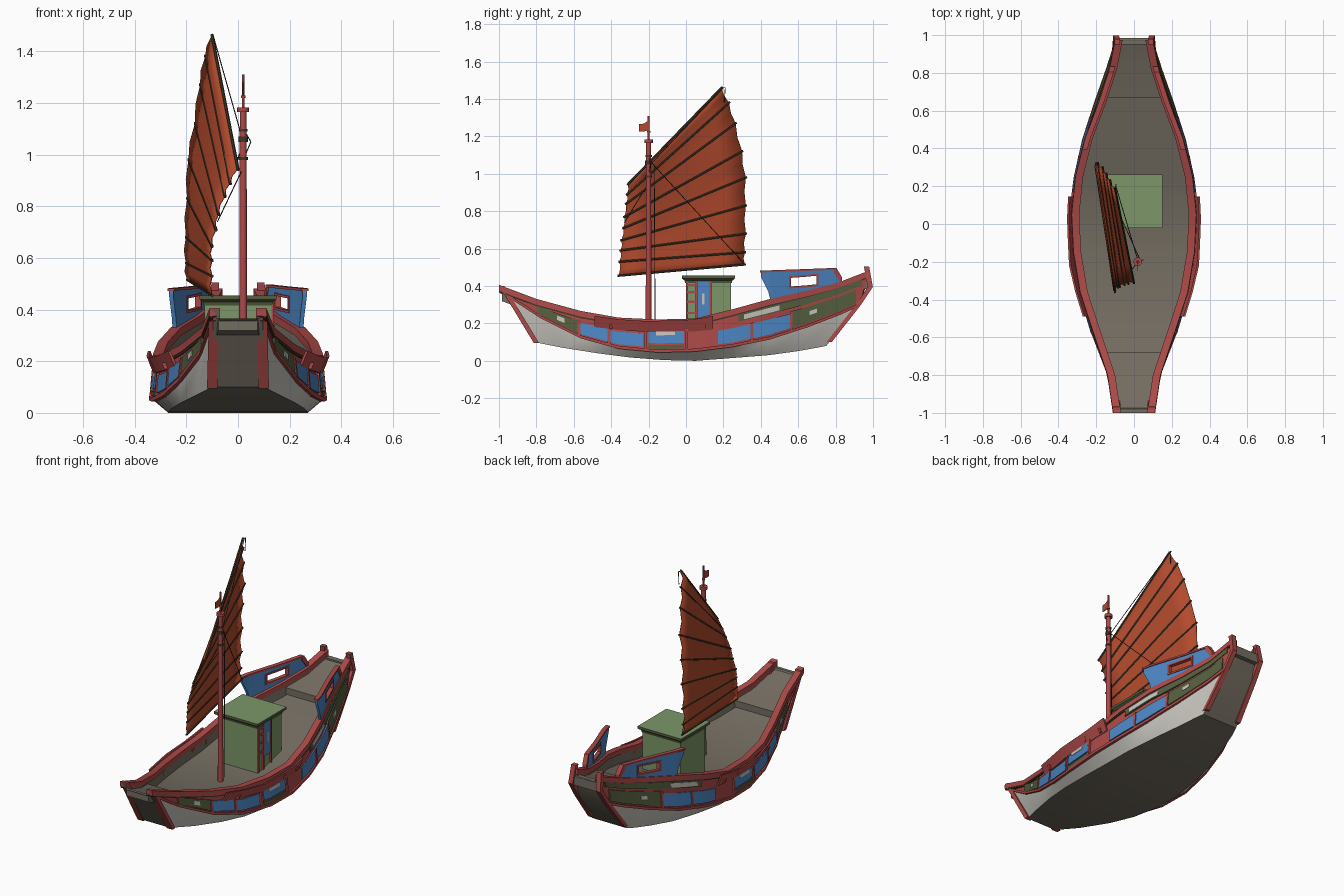
import bpy, bmesh, math
from mathutils import Vector

if "Cube" in bpy.data.objects:
    bpy.data.objects.remove(bpy.data.objects["Cube"])


def mat(name, r, g, b):
    lin = lambda c: ((c / 255 + 0.055) / 1.055) ** 2.4 if c > 10 else c / 3294
    m = bpy.data.materials.new(name)
    m.diffuse_color = (lin(r), lin(g), lin(b), 1)
    m.use_nodes = True
    m.node_tree.nodes["Principled BSDF"].inputs["Base Color"].default_value = m.diffuse_color
    return m


RED = mat("red paint", 172, 74, 72)
BLUE = mat("blue paint", 76, 134, 196)
GREEN = mat("house green", 124, 150, 104)
OLIVE = mat("dark olive", 84, 94, 62)
WHITE = mat("hull white", 198, 195, 188)
DECK = mat("weathered deck", 116, 109, 97)
SAIL = mat("orange sail", 178, 74, 45)
DARK = mat("dark wood", 66, 56, 42)


def finish(name, bm, mats, mirror=False, angle=30):
    bmesh.ops.recalc_face_normals(bm, faces=bm.faces)
    me = bpy.data.meshes.new(name)
    bm.to_mesh(me)
    bm.free()
    for m in mats:
        me.materials.append(m)
    me.shade_smooth()
    me.set_sharp_from_angle(angle=math.radians(angle))
    ob = bpy.data.objects.new(name, me)
    bpy.context.collection.objects.link(ob)
    if mirror:
        ob.modifiers.new("mirror", 'MIRROR')
    return ob


def loft(name, rings, mats, mirror=False, caps=None, rule=lambda k: 0):
    """Skin closed sections; rule gives the material of each side strip."""
    bm = bmesh.new()
    vs = [[bm.verts.new(p) for p in r] for r in rings]
    n = len(rings[0])
    for a, b in zip(vs, vs[1:]):
        for k in range(n):
            j = (k + 1) % n
            bm.faces.new((a[k], a[j], b[j], b[k])).material_index = rule(k)
    for end in (vs[0], vs[-1]):
        for c in caps or [range(n)]:
            bm.faces.new([end[k] for k in c]).material_index = rule(-1)
    return finish(name, bm, mats, mirror)


def rod(name, p, q, r, m, n=8, r2=None):
    p, q = Vector(p), Vector(q)
    bm = bmesh.new()
    bmesh.ops.create_cone(bm, cap_ends=True, segments=n, radius1=r, radius2=r2 or r, depth=(q - p).length)
    rot = (q - p).to_track_quat('Z', 'Y')
    for v in bm.verts:
        v.co = rot @ v.co + (p + q) / 2
    return finish(name, bm, [m], angle=50)


def box(name, lo, hi, m):
    ring = lambda z: [(lo[0], lo[1], z), (hi[0], lo[1], z), (hi[0], hi[1], z), (lo[0], hi[1], z)]
    return loft(name, [ring(lo[2]), ring(hi[2])], [m])


# Hull stations: bottom (y, z, half width), chine, sheer
S = [((-.81, .10, .10), (-.98, .365, .095), (-1.0, .40, .10)),
     ((-.66, .07, .16), (-.78, .235, .14), (-.80, .325, .13)),
     ((-.47, .04, .22), (-.56, .125, .225), (-.56, .26, .21)),
     ((-.30, .018, .255), (-.36, .07, .285), (-.36, .225, .275)),
     ((-.12, .004, .27), (-.15, .05, .325), (-.15, .215, .31)),
     ((.05, 0, .27), (.05, .055, .335), (.05, .22, .32)),
     ((.25, .015, .25), (.25, .08, .31), (.25, .27, .30)),
     ((.44, .03, .215), (.45, .12, .265), (.45, .325, .25)),
     ((.60, .052, .17), (.65, .185, .20), (.65, .37, .175)),
     ((.70, .07, .14), (.82, .25, .14), (.82, .415, .12)),
     ((.75, .08, .12), (.93, .30, .105), (.975, .475, .09))]


def at(row, y):
    """Interpolated (z, half width) of a hull line at y."""
    pts = [s[row] for s in S]
    for a, b in zip(pts, pts[1:]):
        if y <= b[0] or b is pts[-1]:
            t = min(1, max(0, (y - a[0]) / (b[0] - a[0])))
            return a[1] + t * (b[1] - a[1]), a[2] + t * (b[2] - a[2])


rings = []
for i, (b, c, s) in enumerate(S):
    dep = .035 if i in (0, 10) else .08
    half = [(b[2], b[0], b[1]), (c[2], c[0], c[1]), (s[2], s[0], s[1]),
            (s[2] - .025, s[0], s[1]), (s[2] - .03, s[0], s[1] - dep)]
    rings.append(half + [(-x, y, z) for x, y, z in reversed(half)])
loft("hull", rings, [WHITE, RED, DECK], caps=[(0, 1, 8, 9), (1, 4, 5, 8), (1, 2, 3, 4), (5, 6, 7, 8)],
     rule=lambda k: {0: 0, 8: 0, 1: 1, 2: 1, 6: 1, 7: 1}.get(k, 2))


def span(y0, y1):
    return [y0] + sorted(y for y in {s[r][0] for s in S for r in (1, 2)} if y0 < y < y1) + [y1]


# Raised fore and aft decks
for name, y0, y1 in (("foredeck", -.985, -.68), ("afterdeck", .67, .975)):
    rings = []
    for y in span(y0, y1):
        z, w = at(2, y)
        w -= .026
        rings.append([(-w, y, z - .075), (w, y, z - .075), (w, y, z - .034), (-w, y, z - .034)])
    loft(name, rings, [DECK])

# Rail caps and rubbing strakes
rings, strake, line = [], [], []
for y in [s[2][0] for s in S]:
    z, w = at(2, y)
    rings.append([(w - .03, y, z - .025), (w + .012, y, z - .025), (w + .01, y, z + .006), (w - .03, y, z + .006)])
    line.append([(w - .004, y, z - .033), (w + .008, y, z - .033), (w + .008, y, z - .025), (w - .004, y, z - .025)])
for s in S:
    y, z, w = s[1]
    strake.append([(w - .01, y, z - .006), (w + .009, y, z - .006), (w + .009, y, z + .010), (w - .01, y, z + .010)])
loft("rail", rings, [RED], True)
loft("rail_shadow_line", line, [DARK], True)
loft("rubbing_strake", strake, [RED], True)


# Painted plates on the topsides
def plate(name, y0, y1, t0, t1, m, out=.007):
    def pt(y, t, off):
        (zc, wc), (zs, ws) = at(1, y), at(2, y)
        return (wc + t * (ws - wc) + off, y, zc + t * (zs - zc))
    rings = [[pt(y, t0, -.002), pt(y, t0, out), pt(y, t1, out), pt(y, t1, -.002)] for y in span(y0, y1)]
    loft(name, rings, [m], True)


for i, (y0, y1, t0, t1, m) in enumerate([
        (-.79, -.58, .12, .62, OLIVE), (-.565, -.42, .12, .58, BLUE), (-.405, -.23, .12, .55, BLUE),
        (-.20, -.01, .26, .70, BLUE), (-.20, -.01, .08, .20, OLIVE),
        (.17, .345, .10, .50, BLUE), (.36, .555, .10, .50, BLUE), (.57, .91, .10, .56, OLIVE),
        (.28, .94, .64, .84, OLIVE)]):
    plate("side_panel_%d" % i, y0, y1, t0, t1, m)
for i, (y0, y1, t0, t1) in enumerate([(-.69, -.65, .28, .5), (-.16, -.06, .52, .64), (.31, .50, .67, .8),
                                      (.66, .70, .3, .42)]):
    plate("flower_patch_%d" % i, y0, y1, t0, t1, WHITE, .0095)
for i, (y, t1) in enumerate([(-.572, .62), (-.412, .58), (-.215, .7), (.003, .7), (.353, .52), (.562, .56)]):
    plate("panel_divider_%d" % i, y - .007, y + .007, .05, t1, RED, .011)


# Stem and stern posts
def posts(name, path, hx, hy):
    loft(name, [[(x - hx, y - hy, z), (x + hx, y - hy, z), (x + hx, y + hy, z), (x - hx, y + hy, z)]
                for x, y, z in path], [RED], True)


posts("stem_post", [(.10, -.80, .095), (.092, -.984, .40)], .02, .014)
posts("stern_post", [(.112, .765, .10), (.10, .922, .30), (.095, .985, .395), (.088, .965, .505)], .015, .014)
box("stern_lip", (-.09, .95, .385), (.09, .985, .44), DECK)

# Outer splash boards amidships
B = [(-.49, .265, .178, .240), (-.36, .305, .165, .222), (-.22, .338, .155, .213),
     (-.03, .347, .155, .216), (.04, .348, .157, .222), (.145, .343, .167, .240)]
loft("splash_board", [[(x - .03, y, lo), (x - .02, y, lo), (x + .006, y, hi), (x - .004, y, hi)]
                      for y, x, lo, hi in B], [RED], True)
for i, (y, x) in enumerate([(-.4, .295), (-.03, .345), (.1, .345)]):
    loft("board_bracket_%d" % i, [[(x - .06, yy, .17), (x - .01, yy, .17), (x, yy, .195), (x - .06, yy, .195)]
                                  for yy in (y - .008, y + .008)], [RED], True)


# Blue quarter boards with a window opening
def board(name, cols, m, a=-.012, b=.004):
    rings = []
    for y, lo, hi in cols:
        x = at(2, y)[1]
        rings.append([(x + a, y, lo), (x + b, y, lo), (x + b, y, hi), (x + a, y, hi)])
    loft(name, rings, [m], True)


board("quarter_board_front", [(.40, .45, .475), (.44, .37, .476), (.455, .31, .477), (.56, .335, .48)], BLUE)
board("quarter_board_low", [(.56, .335, .395), (.65, .36, .402), (.70, .375, .408)], BLUE)
board("quarter_board_high", [(.56, .445, .48), (.65, .452, .483), (.70, .458, .485)], BLUE)
board("quarter_board_back", [(.70, .375, .485), (.80, .40, .49), (.83, .41, .44)], BLUE)
board("quarter_top_trim", [(.395, .472, .482), (.45, .474, .484), (.65, .481, .491), (.805, .487, .497)], RED, -.018, .01)
board("quarter_end_trim", [(.79, .47, .495), (.805, .45, .495), (.835, .405, .445)], RED, -.018, .01)
for nm, cols in (("low", [(.555, .387, .397), (.65, .394, .404), (.705, .4, .41)]),
                 ("high", [(.555, .443, .453), (.65, .45, .46), (.705, .456, .466)]),
                 ("front", [(.552, .387, .453), (.562, .387, .453)]),
                 ("back", [(.698, .4, .466), (.708, .4, .466)])):
    board("window_frame_" + nm, cols, RED, -.016, .008)

# Deck house with flared roof and painted door
box("house", (-.13, 0, .12), (.13, .24, .44), GREEN)
loft("house_roof", [[(-.128 - d, -d, z), (.128 + d, -d, z), (.128 + d, .24 + d, z), (-.128 - d, .24 + d, z)]
                    for d, z in ((.004, .415), (.008, .43), (.022, .44), (.022, .455))],
     [OLIVE, GREEN], rule=lambda k: 1 if k < 0 else 0)
box("door_blue", (.13, .065, .22), (.136, .125, .425), BLUE)
for i, y in enumerate((0, .052, .125)):
    box("door_post_%d" % i, (.13, y, .14), (.139, y + .01, .425), RED)
for i, z in enumerate((.25, .31, .36, .40)):
    box("door_bar_%d" % i, (.13, .01, z), (.138, .055, z + .012), RED)
box("door_flower", (.136, .085, .30), (.138, .10, .36), WHITE)

# Mast, collars and flag
M = (.02, -.20)
rod("mast", (*M, .12), (*M, 1.18), .016, RED, 12, .013)
rod("mast_pole", (*M, 1.17), (*M, 1.31), .005, RED)
for z, r, h, m in ((1.165, .023, .018, RED), (1.05, .018, .02, DARK), (1.09, .017, .01, DARK),
                   (.98, .018, .01, DARK), (1.22, .009, .01, RED)):
    rod("mast_collar", (*M, z), (*M, z + h), r, m, 12)
loft("flag", [[(.018, y, a), (.022, y, a), (.022, y, b), (.018, y, b)]
              for y, a, b in ((-.20, 1.235, 1.285), (-.225, 1.225, 1.268), (-.25, 1.225, 1.265))], [SAIL])

# Battened sail: luff (x, y, z) and leech (x, y, z) of each batten
L = [((-.10, -.36, .455), (-.195, .315, .515)), ((-.10, -.355, .53), (-.20, .315, .58)),
     ((-.10, -.35, .59), (-.20, .32, .68)), ((-.10, -.345, .645), (-.195, .32, .83)),
     ((-.085, -.335, .71), (-.19, .32, .98)), ((-.075, -.33, .77), (-.165, .30, 1.12)),
     ((-.05, -.32, .84), (-.145, .265, 1.27)), ((-.03, -.315, .89), (-.125, .23, 1.38)),
     ((0, -.31, .945), (-.10, .19, 1.46))]
L = [(Vector(a), Vector(b)) for a, b in L]
rows = []
for i, (a, b) in enumerate(L):
    rows.append((a, b))
    if i < len(L) - 1:
        bulge = Vector((-.008, 0, 0))
        rows.append(((a + L[i + 1][0]) / 2 + bulge + Vector((0, .006, 0)),
                     (b + L[i + 1][1]) / 2 + bulge - Vector((0, .008, 0))))
bm = bmesh.new()
grid = [[bm.verts.new(a.lerp(b, k / 6)) for k in range(7)] for a, b in rows]
for r, q in zip(grid, grid[1:]):
    for k in range(6):
        bm.faces.new((r[k], r[k + 1], q[k + 1], q[k]))
sail = finish("sail", bm, [SAIL], angle=40)
sol = sail.modifiers.new("thickness", 'SOLIDIFY')
sol.thickness, sol.offset = .004, 0
for i, (a, b) in enumerate(L):
    d = (b - a).normalized() * .006
    rod("batten_%d" % i, a - d, b + d, .006, DARK, 6)

# Rigging
peak = L[-1][1]
for p, q in (((.02, -.19, 1.05), peak + Vector((.004, .01, 0))), ((.03, -.185, 1.06), L[0][1]),
             ((.025, -.165, .15), (.025, -.17, 1.05)), ((.02, -.2, .95), (-.08, -.33, .74)),
             (peak, peak + Vector((.005, .02, .0))), (peak + Vector((.005, .02, 0)), peak + Vector((.005, .015, -.08))),
             ((.02, -.2, 1.1), (.05, -.19, 1.05)), ((.05, -.19, 1.05), (.02, -.2, .98))):
    rod("rope", p, q, .0022, DARK, 5)
